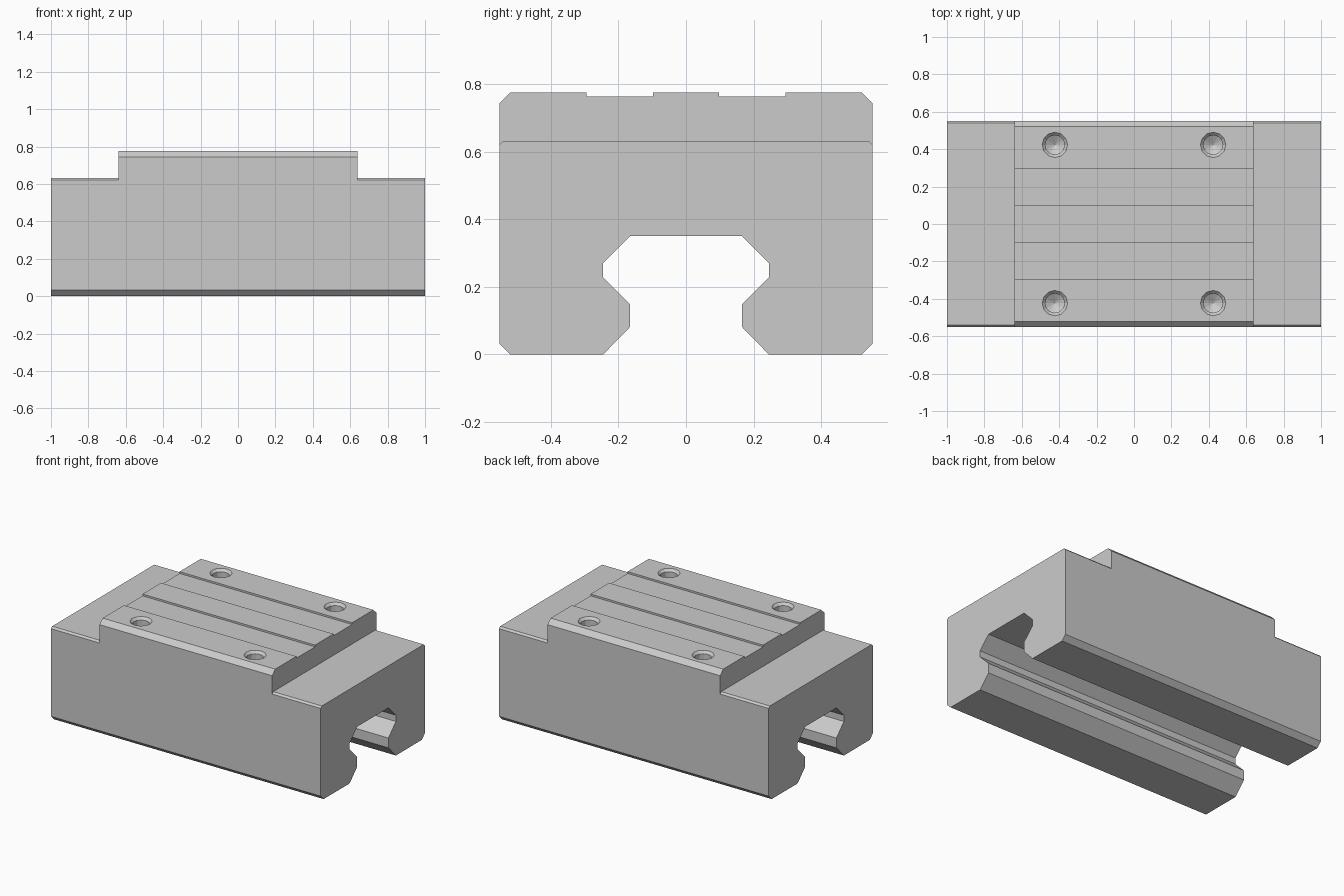
import bpy, bmesh, math

cube = bpy.data.objects.get("Cube")
if cube:
    bpy.data.objects.remove(cube, do_unlink=True)

GREY = (0.6, 0.6, 0.6, 1)
steel = bpy.data.materials.new("plain grey metal")
steel.use_nodes = True
steel.diffuse_color = GREY
steel.node_tree.nodes["Principled BSDF"].inputs["Base Color"].default_value = GREY


def make_object(name, bm):
    bmesh.ops.recalc_face_normals(bm, faces=bm.faces)
    mesh = bpy.data.meshes.new(name)
    bm.to_mesh(mesh)
    bm.free()
    mesh.materials.append(steel)
    obj = bpy.data.objects.new(name, mesh)
    bpy.context.collection.objects.link(obj)
    return obj


def extrude_profile(name, half, x0, x1):
    """Mirror a half (y, z) profile across y = 0 and extrude it along x."""
    outline = half + [(-y, z) for y, z in reversed(half)]
    bm = bmesh.new()
    face = bm.faces.new([bm.verts.new((x0, y, z)) for y, z in outline])
    grown = bmesh.ops.extrude_face_region(bm, geom=[face])["geom"]
    verts = [v for v in grown if isinstance(v, bmesh.types.BMVert)]
    bmesh.ops.translate(bm, verts=verts, vec=(x1 - x0, 0, 0))
    return make_object(name, bm)


def drill_cutter(name, x, y, top, sides=12):
    """Countersunk drill with a pointed tip."""
    bm = bmesh.new()
    rings = []
    for r, z in [(0.068, top + 0.05), (0.068, top), (0.052, top - 0.016), (0.052, top - 0.24)]:
        rings.append([bm.verts.new((x + r * math.cos(a), y + r * math.sin(a), z))
                      for a in (math.tau * i / sides for i in range(sides))])
    tip = bm.verts.new((x, y, top - 0.27))
    bm.faces.new(rings[0])
    for i in range(sides):
        j = (i + 1) % sides
        for a, b in zip(rings, rings[1:]):
            bm.faces.new((a[i], a[j], b[j], b[i]))
        bm.faces.new((rings[-1][i], rings[-1][j], tip))
    return make_object(name, bm)


def cut(target, cutter):
    mod = target.modifiers.new("cut", 'BOOLEAN')
    mod.operation = 'DIFFERENCE'
    mod.solver = 'EXACT'
    mod.object = cutter
    bpy.context.view_layer.objects.active = target
    bpy.ops.object.modifier_apply(modifier=mod.name)
    bpy.data.objects.remove(cutter, do_unlink=True)


TOP, SIDE, STEP = 0.775, 0.552, 0.632

# Carriage body: grooved top, chamfered edges, rail channel below
carriage = extrude_profile("carriage_block", [
    (0.098, TOP), (0.098, TOP - 0.012), (0.295, TOP - 0.012), (0.295, TOP),
    (0.52, TOP), (SIDE, TOP - 0.032), (SIDE, 0.032), (0.52, 0),
    (0.245, 0), (0.165, 0.082), (0.165, 0.148), (0.245, 0.228),
    (0.245, 0.27), (0.165, 0.35)], -1, 1)

# Lower end sections with a small edge chamfer
for side in (-1, 1):
    x0, x1 = sorted((side * 0.64, side * 1.1))
    cut(carriage, extrude_profile("end_cutter", [
        (0.54, STEP), (0.6, STEP - 0.06), (0.6, 1)], x0, x1))

# Four mounting holes
for x in (-0.423, 0.423):
    for y in (-0.423, 0.423):
        cut(carriage, drill_cutter("hole_cutter", x, y, TOP))
